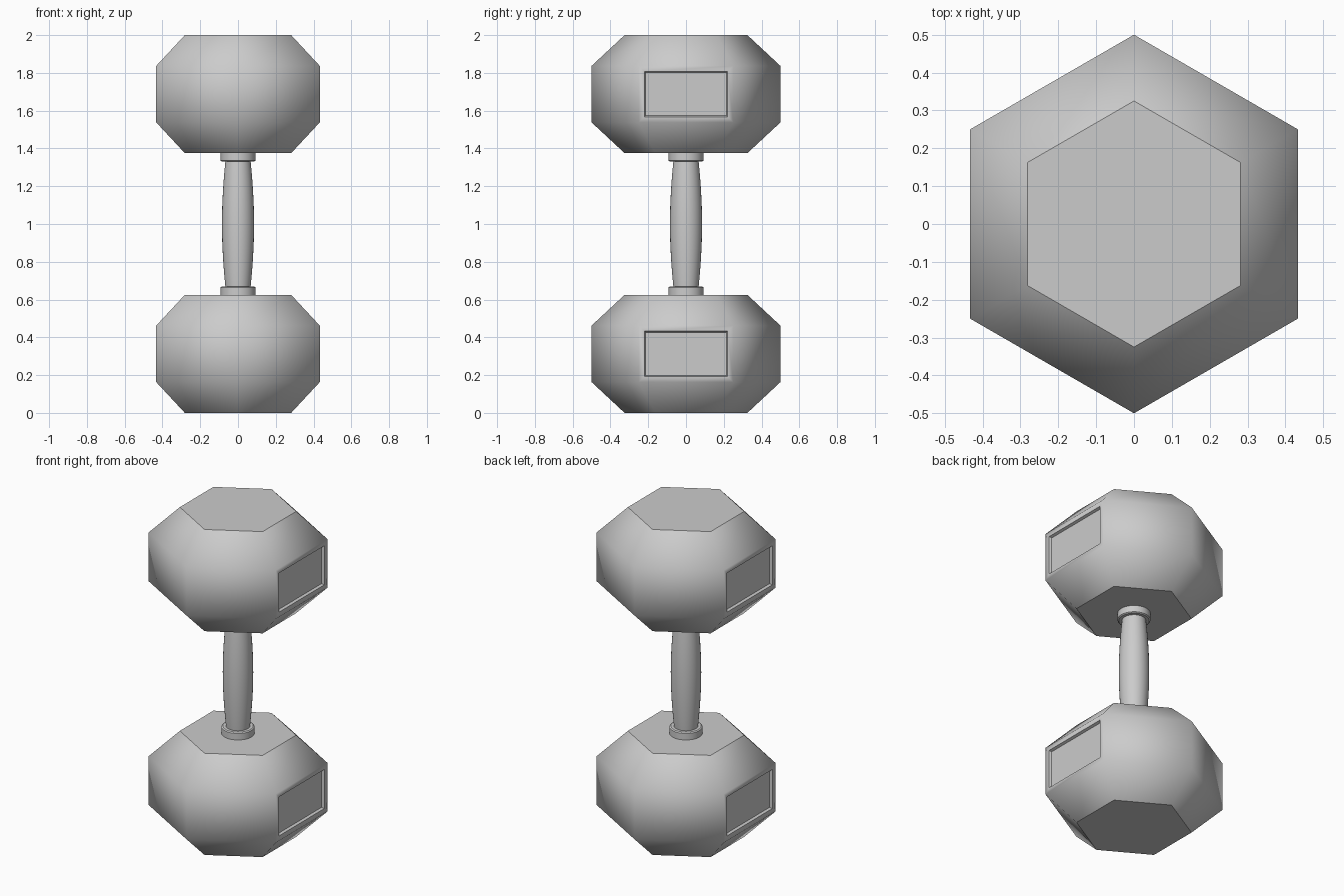
import bpy, bmesh, math

if "Cube" in bpy.data.objects:
    bpy.data.objects.remove(bpy.data.objects["Cube"])


def lathe(name, profile, sides, start=0.0, sharp_angle=None):
    """Revolve (radius, z) points around z and cap both ends."""
    bm = bmesh.new()
    rings = []
    for r, z in profile:
        rings.append([bm.verts.new((r * math.cos(start + 2 * math.pi * i / sides),
                                    r * math.sin(start + 2 * math.pi * i / sides), z))
                      for i in range(sides)])
    for a, b in zip(rings, rings[1:]):
        for i in range(sides):
            j = (i + 1) % sides
            bm.faces.new((a[i], a[j], b[j], b[i]))
    caps = [bm.faces.new(rings[0][::-1]), bm.faces.new(rings[-1])]
    bmesh.ops.recalc_face_normals(bm, faces=bm.faces[:])
    for f in bm.faces:
        f.smooth = True
    for cap in caps:
        for e in cap.edges:
            e.smooth = False
    if sharp_angle:
        for e in bm.edges:
            if e.calc_face_angle(0) > sharp_angle:
                e.smooth = False
    return name, bm


def finish(name, bm):
    mesh = bpy.data.meshes.new(name)
    bm.to_mesh(mesh)
    bm.free()
    obj = bpy.data.objects.new(name, mesh)
    bpy.context.collection.objects.link(obj)
    return obj


# Hexagonal weights, with a recessed plate on the left and right faces
def weight(name, z0):
    _, bm = lathe(name, [(0.325, z0), (0.5, z0 + 0.163),
                         (0.5, z0 + 0.462), (0.325, z0 + 0.625)], 6, math.pi / 6)
    plates = [f for f in bm.faces if abs(f.normal.x) > 0.99]
    bmesh.ops.inset_individual(bm, faces=plates, thickness=0.042)
    rims = {e for f in plates for e in f.edges}
    bmesh.ops.inset_individual(bm, faces=plates, thickness=0.008, depth=-0.015)
    rims |= {e for f in plates for e in f.edges}
    for e in rims:
        e.smooth = False
        for v in e.verts:
            for k in v.link_edges:
                if k.calc_face_angle(0) > 0.5:
                    k.smooth = False
    return finish(name, bm)


weight("lower_weight", 0.0)
weight("upper_weight", 1.375)

# Swelling grip between the weights
grip = []
for i in range(17):
    t = i / 16
    grip.append((0.062 + 0.023 * math.sin(math.pi * t) ** 0.9, 0.625 + 0.75 * t))
finish(*lathe("grip", grip, 32))

# Collars where the grip meets the weights
for name, z0, z1 in (("lower_collar", 0.62, 0.67), ("upper_collar", 1.33, 1.38)):
    finish(*lathe(name, [(0.085, z0), (0.092, z0 + 0.005), (0.092, z1 - 0.005),
                         (0.085, z1)], 32, sharp_angle=0.6))
